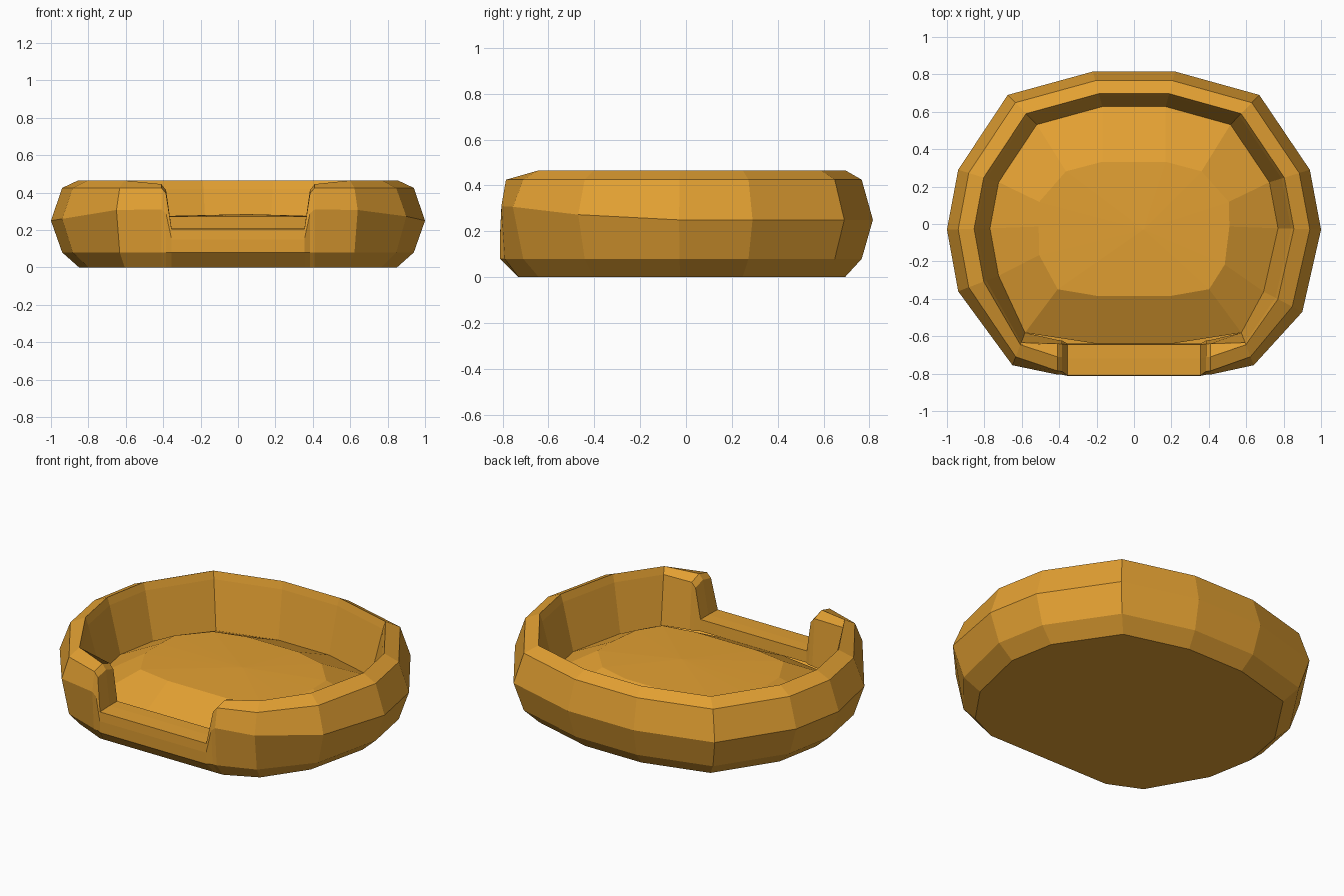
import bpy
from mathutils import Vector

cube = bpy.data.objects.get("Cube")
if cube:
    bpy.data.objects.remove(cube, do_unlink=True)

fabric = bpy.data.materials.new("warm_ochre_fabric")
COLOUR = (0.76, 0.35, 0.032, 1.0)
fabric.diffuse_color = COLOUR
fabric.use_nodes = True
fabric.node_tree.nodes["Principled BSDF"].inputs["Base Color"].default_value = COLOUR
fabric.node_tree.nodes["Principled BSDF"].inputs["Roughness"].default_value = 0.9


def make_object(name, verts, faces):
    mesh = bpy.data.meshes.new(name)
    mesh.from_pydata(verts, [], faces)
    mesh.materials.append(fabric)
    mesh.update()
    obj = bpy.data.objects.new(name, mesh)
    bpy.context.collection.objects.link(obj)
    return obj


def loft(sections, closed=True):
    """Join equal-length sections with quads."""
    n, k = len(sections), len(sections[0])
    verts = [p for s in sections for p in s]
    faces = []
    for i in range(n if closed else n - 1):
        j = (i + 1) % n
        for c in range(k - 1):
            faces.append((i * k + c, j * k + c, j * k + c + 1, i * k + c + 1))
    return verts, faces


# Widest outline of the bolster, from the right of the entrance round to its left
outline = [(0.64, -0.755), (0.90, -0.47), (1.0, -0.03), (0.94, 0.29),
           (0.67, 0.69), (0.22, 0.815), (-0.22, 0.815), (-0.675, 0.69),
           (-0.94, 0.29), (-1.0, -0.03), (-0.94, -0.36), (-0.65, -0.755)]


def bolster_section(x, y):
    """Padded wall profile, scaled towards the middle."""
    mid = 0.25 + max(0, -y - 0.28) * 0.12
    profile = [(0.85, 0), (0.94, 0.08), (1, mid), (0.94, 0.425),
               (0.855, 0.465), (0.84, 0.42), (0.77, 0.14)]
    grip = min(1, max(0, (y + 0.8) * 10))
    return [Vector((x * (1 - (1 - s) * grip), y * s, z)) for s, z in profile]


def front_section(x, points):
    return [Vector((x, y, z)) for y, z in points]


# Entrance: post ends, rounded post edges and the low sill
post = [(-0.73, 0), (-0.79, 0.08), (-0.805, 0.31), (-0.785, 0.425),
        (-0.71, 0.445), (-0.64, 0.42), (-0.62, 0.14)]
sill = [(-0.73, 0), (-0.81, 0.08), (-0.812, 0.15), (-0.81, 0.205),
        (-0.72, 0.208), (-0.645, 0.208), (-0.64, 0.14)]


def entrance(side):
    outer = front_section(0.41 * side, post)
    inner = front_section(0.355 * side, sill)
    edge = [a.lerp(b, 0.13) for a, b in zip(outer, inner)]
    for a, p in zip(edge, inner):
        a.x = 0.385 * side
    centre = front_section(0.2 * side, sill)
    return [outer, edge, inner, centre]


sections = entrance(-1) + entrance(1)[::-1] + [bolster_section(*p) for p in outline]
verts, faces = loft(sections)
k = len(sections[0])
faces.append(tuple(i * k for i in reversed(range(len(sections)))))
make_object("bolster_wall", verts, faces)

# Domed cushion filling the inside
rim = [s[-1] for s in sections if s[-1].y > -0.6 or abs(s[-1].x) < 0.3]
crown = []
for p in rim:
    fy = 0.53 if p.y > 0 else 0.6
    crown.append(Vector((max(-0.51, min(0.51, p.x * (1 if abs(p.x) < 0.25 else 0.7))),
                         p.y * fy, 0.272)))
peak = Vector((0.05, -0.03, 0.285))
verts, faces = loft([[a, b] for a, b in zip(rim, crown)])
n = len(rim)
verts.append(peak)
faces += [(2 * i + 1, 2 * ((i + 1) % n) + 1, 2 * n) for i in range(n)]
make_object("cushion", verts, faces)
